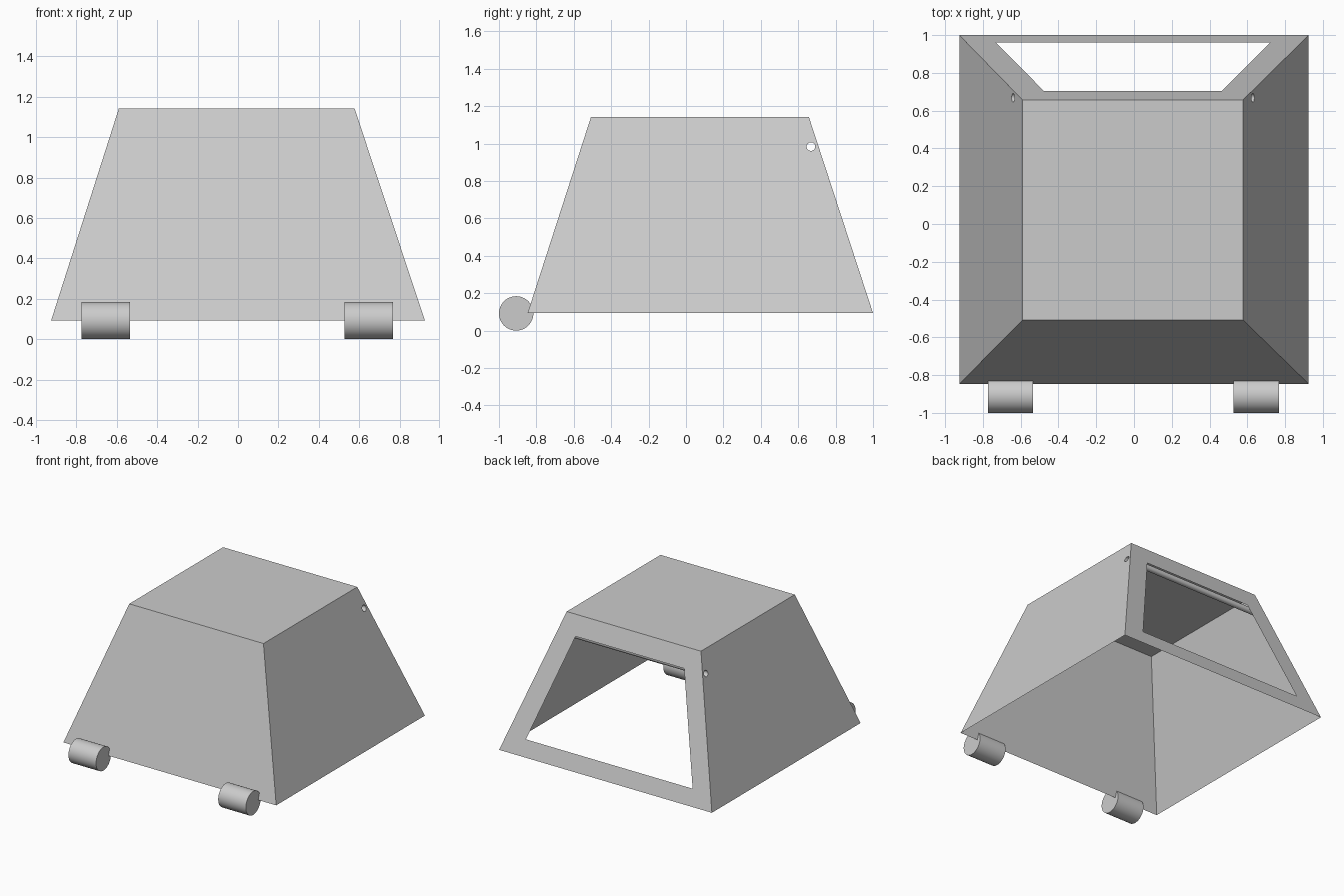
import bpy, bmesh, math
from mathutils import Vector

if "Cube" in bpy.data.objects:
    bpy.data.objects.remove(bpy.data.objects["Cube"], do_unlink=True)

grey = bpy.data.materials.new("plain grey")
grey.use_nodes = True
grey.diffuse_color = (0.6, 0.6, 0.6, 1)
grey.node_tree.nodes["Principled BSDF"].inputs["Base Color"].default_value = (0.6, 0.6, 0.6, 1)

BASE_Z, TOP_Z = 0.093, 1.142
BASE = dict(left=0.925, right=-0.925, front=-0.847, back=1.0)
TOP = dict(left=0.577, right=-0.59, front=-0.508, back=0.657)
HOLE_Y, HOLE_Z, HOLE_R, SIDES = 0.668, 0.984, 0.023, 24


def wall(side, z):
    """Position of a sloping wall at height z."""
    t = (z - BASE_Z) / (TOP_Z - BASE_Z)
    return BASE[side] + (TOP[side] - BASE[side]) * t


def corner(sx, sy, z):
    return Vector((wall(sx, z), wall(sy, z), z))


def finish(name, bm, smooth=False):
    mesh = bpy.data.meshes.new(name)
    bm.to_mesh(mesh)
    bm.free()
    mesh.materials.append(grey)
    obj = bpy.data.objects.new(name, mesh)
    bpy.context.collection.objects.link(obj)
    if smooth:
        bpy.ops.object.select_all(action="DESELECT")
        obj.select_set(True)
        bpy.context.view_layer.objects.active = obj
        bpy.ops.object.shade_smooth_by_angle(angle=math.radians(40))
    return obj


def loop_edges(bm, points):
    verts = [bm.verts.new(p) for p in points]
    return [bm.edges.new((verts[i - 1], verts[i])) for i in range(len(verts))]


def make_panel(name, outline, opening=None):
    """Thin flat panel, optionally with an opening, facing away from the middle."""
    bm = bmesh.new()
    if opening:
        edges = loop_edges(bm, outline) + loop_edges(bm, opening)
        bmesh.ops.triangle_fill(bm, use_beauty=True, edges=edges)
    else:
        bm.faces.new([bm.verts.new(p) for p in outline])
    bm.normal_update()
    middle = Vector((0, 0, 0.5))
    for f in bm.faces:
        if f.normal.dot(f.calc_center_median() - middle) < 0:
            f.normal_flip()
    return finish(name, bm)


def wall_outline(a, b):
    return [corner(*a, BASE_Z), corner(*b, BASE_Z), corner(*b, TOP_Z), corner(*a, TOP_Z)]


def hole_ring(side):
    """Tube cross-section laid onto a sloping side wall."""
    ring = []
    for i in range(SIDES):
        a = math.tau * i / SIDES
        z = HOLE_Z + HOLE_R * math.sin(a)
        ring.append(Vector((wall(side, z), HOLE_Y + HOLE_R * math.cos(a), z)))
    return ring


# Roof and solid front wall; the underside stays open
make_panel("roof", [corner("left", "front", TOP_Z), corner("left", "back", TOP_Z),
                    corner("right", "back", TOP_Z), corner("right", "front", TOP_Z)])
make_panel("front_wall", wall_outline(("left", "front"), ("right", "front")))

# Side walls with a round hole for the tube
for side in ("left", "right"):
    make_panel(side + "_wall", wall_outline((side, "front"), (side, "back")), hole_ring(side))

# Back wall framing a large opening
low, high = 0.215, 0.995
opening = [Vector((x, wall("back", z), z))
           for x, z in ((-0.73, low), (0.72, low), (0.466, high), (-0.478, high))]
make_panel("back_frame", wall_outline(("left", "back"), ("right", "back")), opening)

# Hollow tube running between the side holes
bm = bmesh.new()
rings = [[bm.verts.new(p) for p in hole_ring(s)] for s in ("left", "right")]
for i in range(SIDES):
    bm.faces.new((rings[0][i - 1], rings[0][i], rings[1][i], rings[1][i - 1]))
bm.normal_update()
axis = Vector((0, HOLE_Y, HOLE_Z))
for f in bm.faces:
    offset = f.calc_center_median() - axis
    offset.x = 0
    if f.normal.dot(offset) < 0:
        f.normal_flip()
finish("cross_tube", bm, smooth=True)

# Two hinge barrels along the front bottom edge
for name, x in (("left_hinge_barrel", 0.648), ("right_hinge_barrel", -0.654)):
    bm = bmesh.new()
    bmesh.ops.create_cone(bm, cap_ends=True, segments=48, radius1=0.092, radius2=0.092, depth=0.24)
    for v in bm.verts:
        v.co = Vector((v.co.z + x, v.co.x - 0.908, v.co.y + 0.092))
    finish(name, bm, smooth=True)
